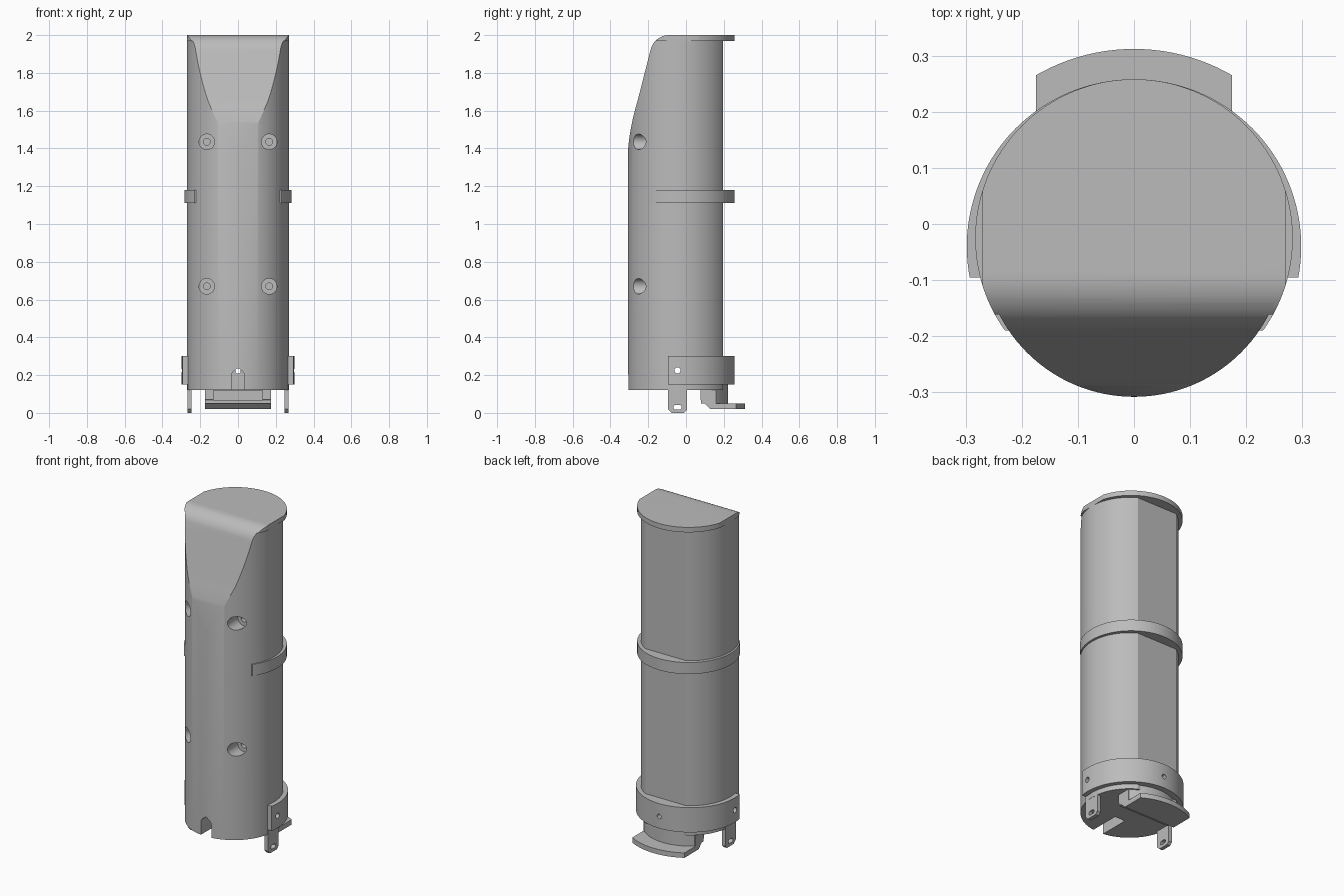
import bpy, bmesh, math
from mathutils import Vector

cube = bpy.data.objects.get("Cube")
if cube:
    bpy.data.objects.remove(cube, do_unlink=True)

grey = bpy.data.materials.new("plain grey")
grey.use_nodes = True
colour = (0.5, 0.5, 0.5, 1)
grey.diffuse_color = colour
grey.node_tree.nodes["Principled BSDF"].inputs["Base Color"].default_value = colour


def finish(bm, name):
    bmesh.ops.recalc_face_normals(bm, faces=bm.faces)
    mesh = bpy.data.meshes.new(name)
    bm.to_mesh(mesh)
    bm.free()
    mesh.materials.append(grey)
    ob = bpy.data.objects.new(name, mesh)
    bpy.context.collection.objects.link(ob)
    return ob


def prism(name, points, axis, start, end):
    """Extrude a closed outline along x, y or z."""
    place = {"x": lambda a, b: (start, a, b),
             "y": lambda a, b: (a, start, b),
             "z": lambda a, b: (a, b, start)}[axis]
    bm = bmesh.new()
    face = bm.faces.new([bm.verts.new(place(a, b)) for a, b in points])
    moved = bmesh.ops.extrude_face_region(bm, geom=[face])["geom"]
    step = Vector([(end - start) * (axis == c) for c in "xyz"])
    bmesh.ops.translate(bm, vec=step, verts=[v for v in moved if isinstance(v, bmesh.types.BMVert)])
    return finish(bm, name)


def arc(cx, cy, r, a0=0, a1=360, n=128):
    count = n if a1 - a0 == 360 else n + 1
    return [(cx + r * math.cos(math.radians(a0 + (a1 - a0) * i / n)),
             cy + r * math.sin(math.radians(a0 + (a1 - a0) * i / n))) for i in range(count)]


def box(name, x, y, z):
    return prism(name, [(x[0], y[0]), (x[1], y[0]), (x[1], y[1]), (x[0], y[1])], "z", *z)


def disc(name, cy, r, z0, z1, cuts=()):
    """Round slab, trimmed by planes given as (point, outward normal)."""
    ob = prism(name, arc(0, cy, r), "z", z0, z1)
    bm = bmesh.new()
    bm.from_mesh(ob.data)
    for point, normal in cuts:
        bmesh.ops.bisect_plane(bm, geom=bm.verts[:] + bm.edges[:] + bm.faces[:],
                               plane_co=point, plane_no=normal, clear_outer=True)
        bmesh.ops.holes_fill(bm, edges=[e for e in bm.edges if e.is_boundary])
    bmesh.ops.recalc_face_normals(bm, faces=bm.faces)
    bm.to_mesh(ob.data)
    bm.free()
    return ob


def carve(ob, cutter, operation="DIFFERENCE"):
    cutter.hide_render = True
    mod = ob.modifiers.new("carve", "BOOLEAN")
    mod.operation, mod.solver, mod.object = operation, "EXACT", cutter
    bpy.context.view_layer.objects.active = ob
    bpy.ops.object.modifier_apply(modifier=mod.name)
    bpy.data.objects.remove(cutter, do_unlink=True)


# Side outline that shapes the sloping front of the body and cap
slope = [(0.5, 0), (0.5, 2), (-0.09, 2)]
slope += arc(-0.09, 1.9, 0.1, 90, 162, 12)[1:]
p0, p1, p2 = (-0.257, 1.65), (-0.305, 1.49), (-0.31, 1.34)
for i in range(13):
    t = i / 12
    slope.append(tuple((1 - t) ** 2 * a + 2 * t * (1 - t) * b + t * t * c for a, b, c in zip(p0, p1, p2)))
slope += [(-0.4, 1.3), (-0.4, 0)]

# Tubular body with a flat back
CY = -0.038
body = disc("body", CY, 0.27, 0.12, 2, [((0, 0.195, 0), (0, 1, 0))])
carve(body, prism("cutter", slope, "x", -0.5, 0.5), "INTERSECT")

# Overhanging cap with flat flanks
cap = disc("top_cap", -0.025, 0.283, 1.97, 2, [((0.27, 0, 0), (1, 0, 0)), ((-0.27, 0, 0), (-1, 0, 0))])
carve(cap, prism("cutter", slope, "x", -0.5, 0.5), "INTERSECT")

# Bands that wrap around the back and sides
middle_band = disc("middle_band", -0.025, 0.283, 1.11, 1.18, [((0, -0.19, 0), (0, -1, 0))])
lower_band = disc("lower_band", -0.04, 0.298, 0.15, 0.3, [((0, -0.095, 0), (0, -1, 0))])

# Counterbored screw holes on the front
for x in (-0.165, 0.165):
    for z in (0.67, 1.435):
        carve(body, prism("cutter", arc(x, z, 0.041, n=32), "y", -0.5, -0.18))
        carve(body, prism("cutter", arc(x, z, 0.018, n=24), "y", -0.5, -0.08))

# Arched cable notch at the bottom of the front
notch = [(-0.035, 0.05)] + [(0.035, 0.05)] + arc(0, 0.195, 0.035, 0, 180, 16)
carve(body, prism("cutter", notch, "y", -0.5, -0.12))

# Small fixing holes running through the lower band
for part in (body, lower_band):
    carve(part, prism("cutter", arc(0, 0.222, 0.014, n=24), "y", -0.5, 0.5))
    carve(part, prism("cutter", arc(-0.045, 0.225, 0.016, n=24), "x", -0.5, 0.5))

# Slotted tabs hanging below the band on each side
for side, name in ((1, "left_tab"), (-1, "right_tab")):
    outline = [(-0.095, 0.17), (-0.095, 0.02), (-0.08, 0.005), (-0.075, 0),
               (-0.01, 0), (0.005, 0.015), (0.005, 0.17)]
    tab = prism(name, outline, "x", side * 0.245, side * 0.268)
    slot = arc(-0.035, 0.03, 0.012, -90, 90, 12) + arc(-0.055, 0.03, 0.012, 90, 270, 12)
    carve(tab, prism("cutter", slot, "x", -0.5, 0.5))

# Neck and rounded foot below the back
neck = disc("rear_neck", CY, 0.26, 0.05, 0.16,
            [((0, 0.08, 0), (0, -1, 0)), ((0.175, 0, 0), (1, 0, 0)), ((-0.175, 0, 0), (-1, 0, 0))])
foot_side = [(0.077, 0.12), (0.077, 0.07), (0.13, 0.02), (0.33, 0.02), (0.33, 0.05), (0.16, 0.05), (0.16, 0.12)]
foot = prism("rear_foot", foot_side, "x", -0.175, 0.175)
carve(foot, disc("cutter", -0.037, 0.349, -0.1, 0.4), "INTERSECT")
for part in (neck, foot):
    carve(part, box("cutter", (-0.13, 0.13), (0.0, 0.15), (0.065, 0.119)))

# Smooth curved surfaces while keeping hard edges
for ob in bpy.context.collection.objects:
    if ob.type == "MESH" and grey.name in ob.data.materials:
        bpy.ops.object.select_all(action="DESELECT")
        ob.select_set(True)
        bpy.context.view_layer.objects.active = ob
        bpy.ops.object.shade_smooth_by_angle(angle=math.radians(25))
